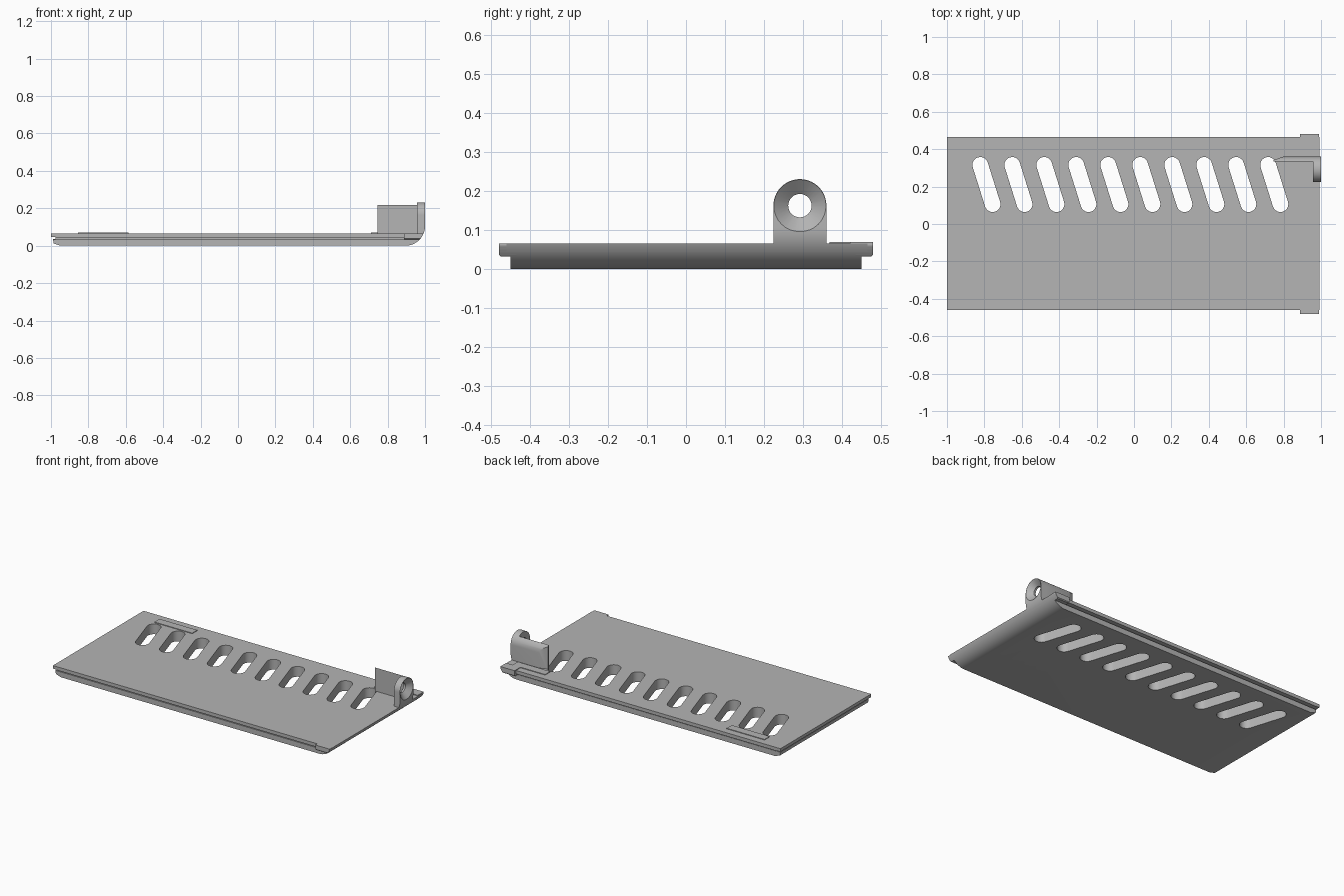
import bpy, bmesh, math
from mathutils import Vector

if "Cube" in bpy.data.objects:
    bpy.data.objects.remove(bpy.data.objects["Cube"])

grey = bpy.data.materials.new("plain grey")
grey.use_nodes = True
grey.diffuse_color = (0.46, 0.46, 0.46, 1)
grey.node_tree.nodes["Principled BSDF"].inputs["Base Color"].default_value = (0.46, 0.46, 0.46, 1)


def prism(name, points, axis, low, high, high_points=None):
    """Extrude a closed outline along an axis; the outline uses the other two axes in order."""
    bm = bmesh.new()
    rings = []
    for level, outline in ((low, points), (high, high_points or points)):
        ring = []
        for p in outline:
            co = list(p)
            co.insert("xyz".index(axis), level)
            ring.append(bm.verts.new(Vector(co)))
        bm.faces.new(ring)
        rings.append(ring)
    n = len(points)
    for i in range(n):
        j = (i + 1) % n
        bm.faces.new((rings[0][i], rings[0][j], rings[1][j], rings[1][i]))
    bmesh.ops.recalc_face_normals(bm, faces=bm.faces)
    mesh = bpy.data.meshes.new(name)
    bm.to_mesh(mesh)
    bm.free()
    mesh.materials.append(grey)
    obj = bpy.data.objects.new(name, mesh)
    bpy.context.collection.objects.link(obj)
    return obj


def combine(obj, other, operation):
    """Apply a boolean and remove the helper."""
    mod = obj.modifiers.new("cut", "BOOLEAN")
    mod.operation, mod.object, mod.solver = operation, other, "EXACT"
    bpy.context.view_layer.update()
    graph = bpy.context.evaluated_depsgraph_get()
    mesh = bpy.data.meshes.new_from_object(obj.evaluated_get(graph))
    obj.modifiers.clear()
    obj.data = mesh
    bpy.data.objects.remove(other)


def arc(cx, cy, r, start, end, steps):
    angles = [math.radians(start + (end - start) * i / steps) for i in range(steps + 1)]
    return [(cx + r * math.cos(a), cy + r * math.sin(a)) for a in angles]


TOP = 0.066
nose = arc(0.895, 0.105, 0.105, -90, 0, 20)

# Cover plate: grooved cross-section trimmed by the long profile
section = [(-0.45, 0), (0.45, 0), (0.45, 0.034), (0.435, 0.034), (0.435, 0.044),
           (0.465, 0.044), (0.465, TOP), (-0.46, TOP), (-0.46, 0.044),
           (-0.435, 0.044), (-0.435, 0.034), (-0.45, 0.034)]
profile = [(-0.95, 0)] + nose + [(1, 0.15), (-1, 0.15), (-1, 0.046), (-0.975, 0.046),
                                 (-0.975, 0.036), (-0.99, 0.036), (-0.985, 0.012)]
plate = prism("cover_plate", section, "x", -1.1, 1.1)
combine(plate, prism("trim", profile, "y", -0.6, 0.6), "INTERSECT")

# Ten slanted vent slots
for i in range(10):
    x = -0.822 + 0.171 * i
    slant = math.degrees(math.atan2(0.21, -0.066)) - 90
    slot = (arc(x, 0.316, 0.042, slant, slant + 180, 12)
            + arc(x + 0.066, 0.106, 0.042, slant + 180, slant + 360, 12))
    combine(plate, prism("slot", slot, "z", -0.1, 0.2), "DIFFERENCE")

# Side tabs at the rounded end
for name, inner, outer, top in (("right_tab", -0.42, -0.48, TOP), ("left_tab", 0.42, 0.48, 0.07)):
    side = 0.005 if outer > 0 else -0.005
    outline = [(inner, 0.033), (outer - side, 0.033), (outer, 0.038), (outer, top), (inner, top)]
    tab = prism(name, outline, "x", 0.888, 0.99)
    combine(tab, prism("trim", profile, "y", -0.6, 0.6), "INTERSECT")

# Thin raised pads along the left edge
for name, a, b in (("end_pad", -0.855, -0.585), ("lug_pad", 0.712, 0.945)):
    prism(name, [(a, 0.368), (b, 0.368), (b, 0.42), (a, 0.42)], "z", 0.06, 0.07)

# Screw lug with countersunk hole
CY, CZ, R = 0.292, 0.163, 0.068
lug = prism("screw_lug", [(CY - R, 0.05), (CY + R, 0.05)] + arc(CY, CZ, R, 0, 180, 32),
            "x", 0.957, 1.05)
combine(lug, prism("trim", [(0.9, 0)] + nose + [(1, 0.3), (0.9, 0.3)], "y", 0, 0.6), "INTERSECT")
hole = arc(CY, CZ, 0.03, 0, 348.75, 31)
rim = arc(CY, CZ, 0.067, 0, 348.75, 31)
combine(lug, prism("bore", hole, "x", 0.9, 1.1), "DIFFERENCE")
far_rim = arc(CY, CZ, 0.067 + 0.037 * 0.05 / 0.03, 0, 348.75, 31)
combine(lug, prism("countersink", hole, "x", 0.97, 1.05, far_rim), "DIFFERENCE")

# Wall bracing the lug, rounded on its outer top and tapered at its end
bend = math.degrees(math.acos((0.333 - CY) / R))
wall = prism("lug_wall", [(0.333, 0.05), (CY + R, 0.05)] + arc(CY, CZ, R, 0, bend, 10),
             "x", 0.7, 0.96)
combine(wall, prism("trim", [(0.747, 0.3), (0.96, 0.3), (0.96, 0.4), (0.8, 0.4), (0.8, 0.361),
                             (0.747, 0.342)], "z", 0, 0.4), "INTERSECT")

# Smooth curved parts, keep sharp edges
bpy.ops.object.select_all(action="DESELECT")
for obj in (plate, lug, wall):
    obj.select_set(True)
bpy.context.view_layer.objects.active = plate
bpy.ops.object.shade_smooth_by_angle(angle=math.radians(30))
